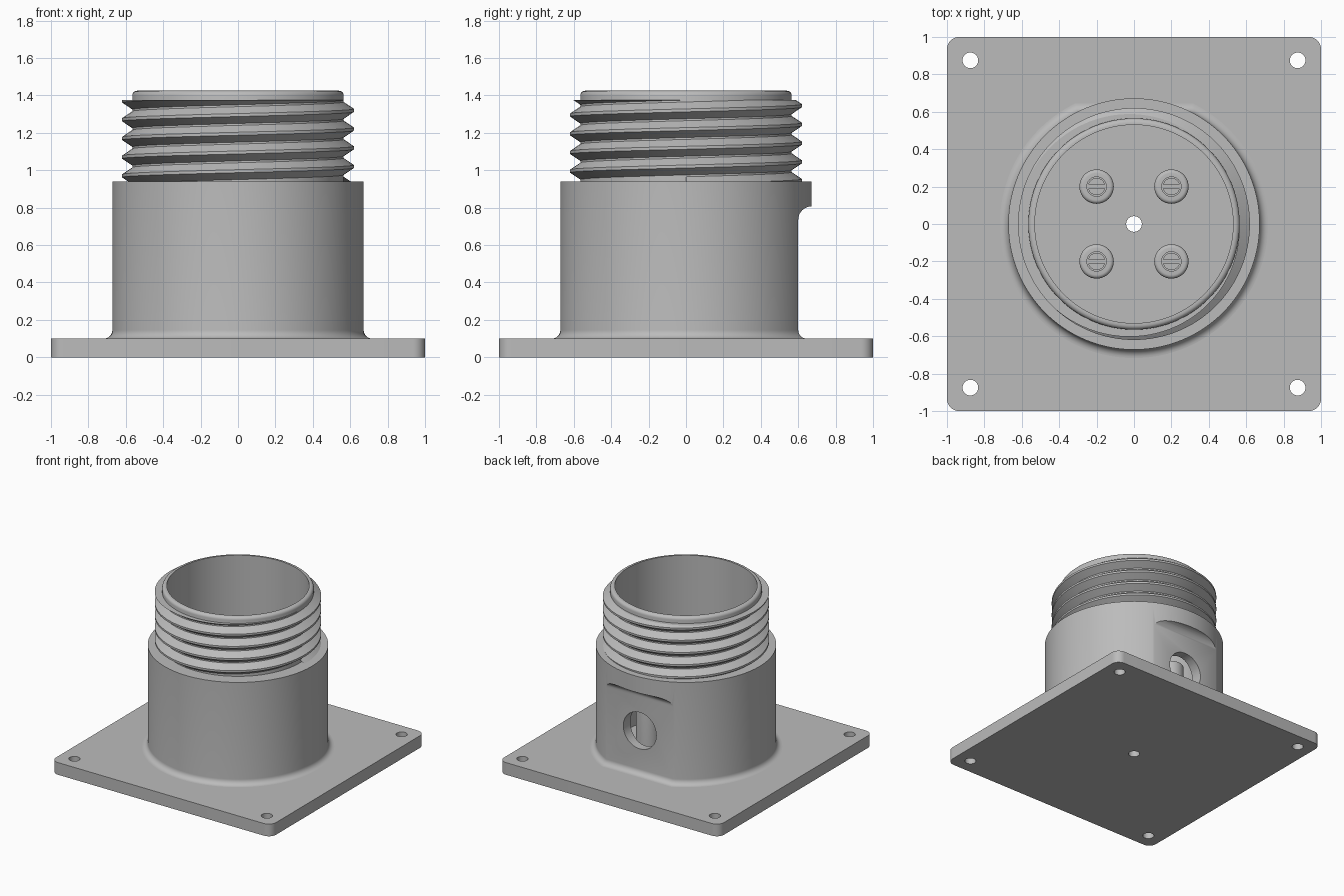
import bpy
import bmesh
from math import sin, cos, pi, radians
from mathutils import Matrix

old = bpy.data.objects.get("Cube")
if old:
    bpy.data.objects.remove(old, do_unlink=True)

grey = bpy.data.materials.new("plain_grey")
grey.use_nodes = True
grey.diffuse_color = (0.5, 0.5, 0.5, 1)
grey.node_tree.nodes["Principled BSDF"].inputs["Base Color"].default_value = grey.diffuse_color


def finish(name, bm):
    """Turn a bmesh into a named object with the shared material."""
    bmesh.ops.remove_doubles(bm, verts=bm.verts, dist=1e-5)
    bmesh.ops.recalc_face_normals(bm, faces=bm.faces)
    mesh = bpy.data.meshes.new(name)
    bm.to_mesh(mesh)
    bm.free()
    mesh.materials.append(grey)
    obj = bpy.data.objects.new(name, mesh)
    bpy.context.collection.objects.link(obj)
    return obj


def select(obj):
    bpy.ops.object.select_all(action='DESELECT')
    obj.select_set(True)
    bpy.context.view_layer.objects.active = obj


def smooth(obj):
    select(obj)
    bpy.ops.object.shade_smooth_by_angle(angle=radians(30))


def arc(cx, cy, r, start, end, n=8):
    """Points on an arc, angles in degrees."""
    steps = [radians(start + (end - start) * i / n) for i in range(n + 1)]
    return [(cx + r * cos(a), cy + r * sin(a)) for a in steps]


def lathe(name, profile, segments):
    """Closed (radius, z) profile turned about z."""
    bm = bmesh.new()
    verts = [bm.verts.new((r, 0, z)) for r, z in profile]
    edges = [bm.edges.new((v, verts[i - 1])) for i, v in enumerate(verts)]
    bmesh.ops.spin(bm, geom=verts + edges, cent=(0, 0, 0), axis=(0, 0, 1),
                   angle=2 * pi, steps=segments, use_merge=True)
    return finish(name, bm)


def prism(name, outline, depth, matrix):
    """Outline extruded along its local z, then placed by a matrix."""
    bm = bmesh.new()
    face = bm.faces.new([bm.verts.new((x, y, 0)) for x, y in outline])
    out = bmesh.ops.extrude_face_region(bm, geom=[face])
    moved = [v for v in out["geom"] if isinstance(v, bmesh.types.BMVert)]
    bmesh.ops.translate(bm, verts=moved, vec=(0, 0, depth))
    bmesh.ops.transform(bm, matrix=matrix, verts=bm.verts)
    return finish(name, bm)


def cut(obj, cutter):
    mod = obj.modifiers.new("cut", 'BOOLEAN')
    mod.operation = 'DIFFERENCE'
    mod.solver = 'EXACT'
    mod.object = cutter
    select(obj)
    bpy.ops.object.modifier_apply(modifier=mod.name)
    bpy.data.objects.remove(cutter, do_unlink=True)


def circle(r, n=32):
    return arc(0, 0, r, 0, 360, n)[:-1]


# Square flange with rounded corners, four screw holes and a centre hole
corner = 1 - 0.065
outline = []
for i, (sx, sy) in enumerate([(1, 1), (-1, 1), (-1, -1), (1, -1)]):
    outline += arc(sx * corner, sy * corner, 0.065, 90 * i, 90 * i + 90)
plate = prism("base_plate", outline, 0.1, Matrix())
holes = [(sx * 0.875, sy * 0.875) for sx in (-1, 1) for sy in (-1, 1)] + [(0, 0)]
for x, y in holes:
    cut(plate, prism("hole_cutter", circle(0.042), 0.4, Matrix.Translation((x, y, -0.2))))
smooth(plate)

# Hollow body: base fillet, shoulder, neck with a rounded lip, straight bore
BODY, NECK, BORE, SHOULDER, TOP = 0.672, 0.565, 0.53, 0.94, 1.425
FIL = 0.045
profile = [(BORE, 0.05), (BODY + FIL, 0.05)]
profile += arc(BODY + FIL, 0.1 + FIL, FIL, 270, 180)
profile += [(BODY, SHOULDER), (NECK, SHOULDER)]
profile += arc(NECK - 0.025, TOP - 0.025, 0.025, 0, 90, 5) + [(BORE, TOP)]
body = lathe("housing_body", profile, 128)

# Flat on the back, with fillets at the plate and under the overhanging lip
FLAT = 0.6
side = [(0.9, 0.0), (FLAT + FIL, 0.0)]
side += arc(FLAT + FIL, 0.1 + FIL, FIL, 270, 180)
side += arc(FLAT + 0.072, 0.735, 0.072, 180, 90) + [(0.9, 0.807)]
yz_to_x = Matrix(((0, 0, 1, -0.6), (1, 0, 0, 0), (0, 1, 0, 0), (0, 0, 0, 1)))
cut(body, prism("flat_cutter", side, 1.2, yz_to_x))

# Cable entry hole through the flat
cut(body, prism("entry_cutter", circle(0.15, 48), 0.6,
                Matrix.Translation((0, 0.9, 0.46)) @ Matrix.Rotation(pi / 2, 4, 'X')))
smooth(body)

# Screw thread: trapezoid swept along a helix, trimmed flat at both ends
PITCH, LOW, HIGH, CREST = 0.1, SHOULDER, 1.375, 0.62
HALF_ROOT, HALF_CREST, STEPS = 0.045, 0.008, 96


def section(z):
    points = [(NECK - 0.015, z - HALF_ROOT)]
    for dz in (-HALF_ROOT, -HALF_CREST, HALF_CREST, HALF_ROOT):
        zc = min(max(z + dz, LOW), HIGH)
        t = (HALF_ROOT - abs(zc - z)) / (HALF_ROOT - HALF_CREST)
        points.append((NECK + (CREST - NECK) * min(max(t, 0), 1), zc))
    points.append((NECK - 0.015, z + HALF_ROOT))
    return [(r, min(max(zp, LOW), HIGH)) for r, zp in points]


bm = bmesh.new()
previous = None
for i in range(int(5.5 * STEPS)):
    a = 2 * pi * i / STEPS
    z = 0.92 + PITCH * i / STEPS
    if z - HALF_ROOT > HIGH:
        break
    ring = [bm.verts.new((r * cos(a), r * sin(a), zp)) for r, zp in section(z)]
    if previous:
        for j in range(len(ring)):
            bm.faces.new((previous[j - 1], previous[j], ring[j], ring[j - 1]))
    previous = ring
bmesh.ops.dissolve_degenerate(bm, dist=1e-5, edges=bm.edges)
smooth(finish("screw_thread", bm))

# Four terminal posts, each with a recessed slotted screw
POST = 0.75
post_profile = [(0.0, 0.05), (0.092, 0.05)] + arc(0.072, POST - 0.02, 0.02, 0, 90, 5)
post_profile += [(0.052, POST), (0.052, POST - 0.04), (0.0, POST - 0.04)]
for sx, x_name in ((-1, "right"), (1, "left")):
    for sy, y_name in ((-1, "front"), (1, "back")):
        place = Matrix.Translation((sx * 0.2, sy * 0.2, 0))
        label = y_name + "_" + x_name
        post = lathe("terminal_post_" + label, post_profile, 40)
        post.data.transform(place)
        smooth(post)
        screw = prism("terminal_screw_" + label, circle(0.046), 0.05,
                      place @ Matrix.Translation((0, 0, POST - 0.06)))
        slot = [(-0.1, -0.011), (0.1, -0.011), (0.1, 0.011), (-0.1, 0.011)]
        cut(screw, prism("slot_cutter", slot, 0.1,
                         place @ Matrix.Translation((0, 0, POST - 0.035))))
        smooth(screw)
